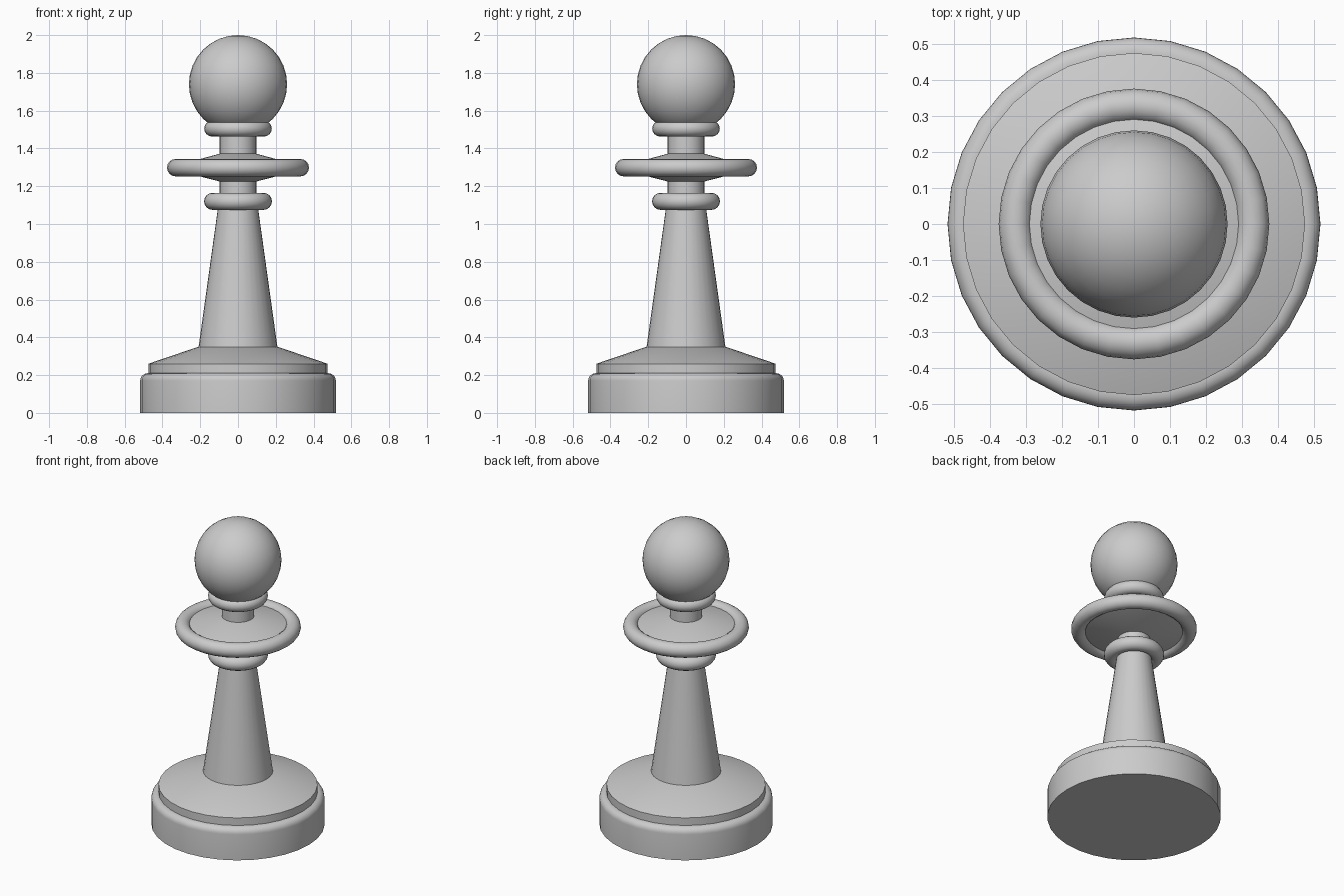
import bpy, bmesh, math

cube = bpy.data.objects.get("Cube")
if cube:
    bpy.data.objects.remove(cube, do_unlink=True)

SEGMENTS = 32

# One plain grey for the whole piece
grey = bpy.data.materials.new("plain grey")
grey.use_nodes = True
colour = (0.6, 0.6, 0.6, 1)
grey.diffuse_color = colour
grey.node_tree.nodes["Principled BSDF"].inputs["Base Color"].default_value = colour


def lathe(name, profile, closed=False):
    """Spin a (radius, height) profile about z; closed profiles make rings."""
    bm = bmesh.new()
    rows = []
    for r, z in profile:
        if r < 1e-5:
            rows.append([bm.verts.new((0, 0, z))] * SEGMENTS)
        else:
            rows.append([bm.verts.new((r * math.cos(2 * math.pi * i / SEGMENTS),
                                       r * math.sin(2 * math.pi * i / SEGMENTS), z))
                         for i in range(SEGMENTS)])
    pairs = list(zip(rows, rows[1:]))
    if closed:
        pairs.append((rows[-1], rows[0]))
    for low, high in pairs:
        for i in range(SEGMENTS):
            j = (i + 1) % SEGMENTS
            corners = list(dict.fromkeys((low[i], low[j], high[j], high[i])))
            bm.faces.new(corners)
    bmesh.ops.recalc_face_normals(bm, faces=bm.faces)
    mesh = bpy.data.meshes.new(name)
    bm.to_mesh(mesh)
    bm.free()
    mesh.materials.append(grey)
    obj = bpy.data.objects.new(name, mesh)
    bpy.context.collection.objects.link(obj)
    bpy.ops.object.select_all(action='DESELECT')
    obj.select_set(True)
    bpy.context.view_layer.objects.active = obj
    bpy.ops.object.shade_smooth_by_angle(angle=math.radians(30))
    return obj


def arc(radius, height, size, start, end, steps):
    """Profile points along a circular arc, angles in degrees."""
    angles = [math.radians(start + (end - start) * k / steps) for k in range(steps + 1)]
    return [(radius + size * math.cos(a), height + size * math.sin(a)) for a in angles]


def ring(name, radius, height, size):
    return lathe(name, arc(radius, height, size, 0, 360, 16)[:-1], closed=True)


# Foot with a rounded top edge
lathe("base", [(0, 0), (0.518, 0)] + arc(0.478, 0.17, 0.04, 0, 90, 6) + [(0, 0.21)])

# Stepped, sloping plinth
lathe("plinth", [(0, 0.2), (0.475, 0.2), (0.475, 0.26), (0.21, 0.35), (0, 0.35)])

# Tapering stem and straight neck
lathe("stem", [(0, 0.34), (0.21, 0.34), (0.104, 1.1), (0, 1.1)])
lathe("neck", [(0, 1.08), (0.097, 1.08), (0.097, 1.52), (0, 1.52)])

# Wide collar: double-sloped disc with a round rim
lathe("collar_disc", [(0, 1.225), (0.097, 1.225), (0.31, 1.28),
                      (0.31, 1.315), (0.097, 1.372), (0, 1.372)])
ring("collar_rim", 0.33, 1.298, 0.046)

# Small rings above and below the collar
ring("lower_ring", 0.135, 1.12, 0.045)
ring("upper_ring", 0.137, 1.505, 0.042)

# Ball head
ball = arc(0, 1.74, 0.26, -90, 90, 16)
lathe("head", ball)
